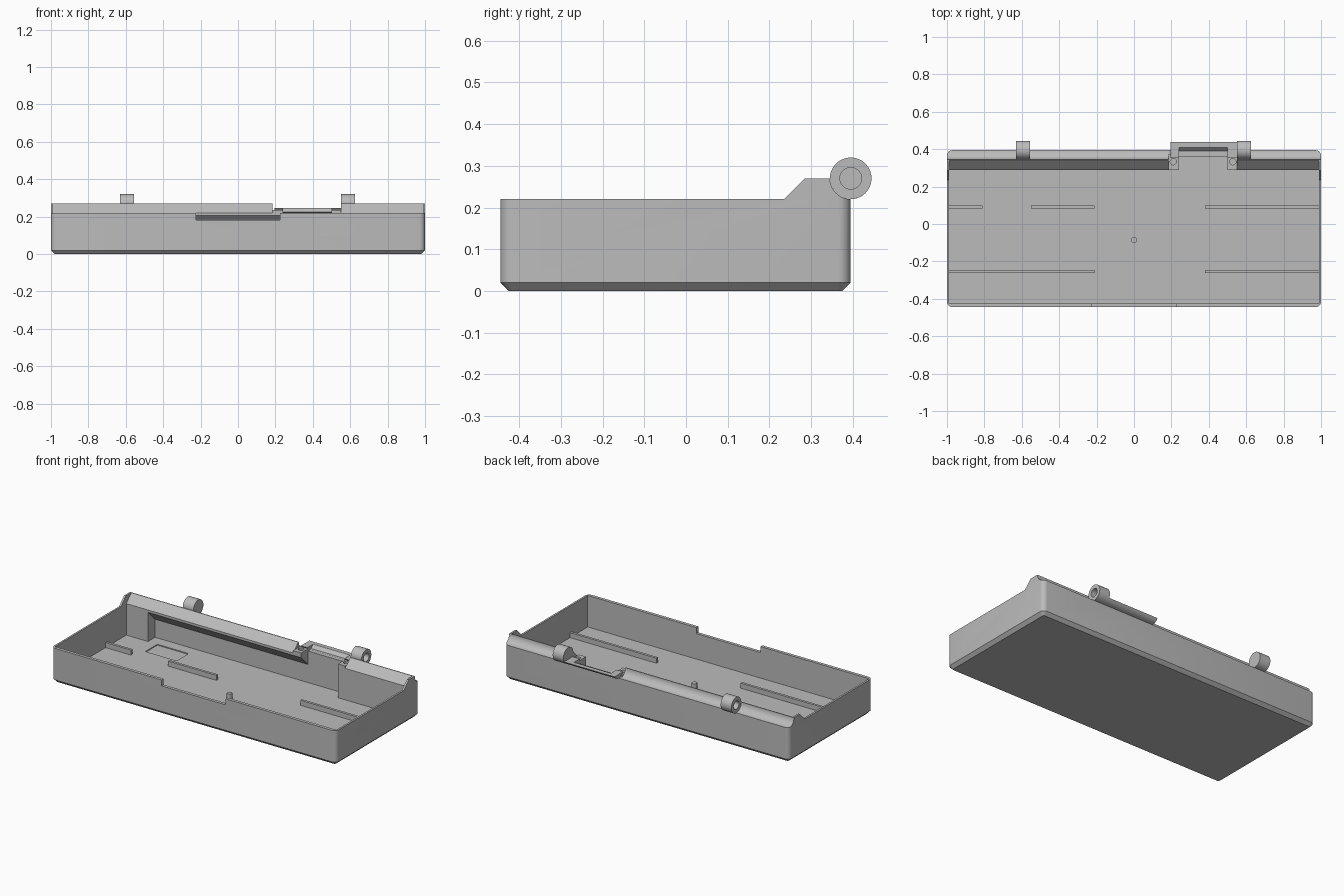
import bpy, bmesh, math

cube = bpy.data.objects.get("Cube")
if cube:
    bpy.data.objects.remove(cube, do_unlink=True)

GREY = bpy.data.materials.new("plain_grey")
GREY.use_nodes = True
GREY.diffuse_color = (0.5, 0.5, 0.5, 1)
GREY.node_tree.nodes["Principled BSDF"].inputs["Base Color"].default_value = (0.5, 0.5, 0.5, 1)


def finish(bm, name):
    bmesh.ops.recalc_face_normals(bm, faces=bm.faces)
    mesh = bpy.data.meshes.new(name)
    bm.to_mesh(mesh)
    bm.free()
    mesh.materials.append(GREY)
    obj = bpy.data.objects.new(name, mesh)
    bpy.context.collection.objects.link(obj)
    return obj


def prism(name, x0, x1, profile):
    """Extrude a (y, z) profile along x."""
    bm = bmesh.new()
    face = bm.faces.new([bm.verts.new((x0, y, z)) for y, z in profile])
    out = bmesh.ops.extrude_face_region(bm, geom=[face])
    for v in out["geom"]:
        if isinstance(v, bmesh.types.BMVert):
            v.co.x = x1
    return finish(bm, name)


def box(name, x0, x1, y0, y1, z0, z1):
    return prism(name, x0, x1, [(y0, z0), (y1, z0), (y1, z1), (y0, z1)])


def arc(cy, cz, r, a0, a1, n):
    angles = [math.radians(a0 + (a1 - a0) * i / n) for i in range(n + 1)]
    return [(cy + r * math.cos(a), cz + r * math.sin(a)) for a in angles]


def disc(r, cy, cz, n=32):
    return arc(cy, cz, r, 0, 360, n)[:-1]


def post(name, x, y, r, z0, z1):
    bm = bmesh.new()
    bmesh.ops.create_cone(bm, cap_ends=True, segments=20, radius1=r, radius2=r, depth=z1 - z0)
    bmesh.ops.translate(bm, verts=bm.verts, vec=(x, y, (z0 + z1) / 2))
    return finish(bm, name)


def combine(obj, tool, op="DIFFERENCE"):
    """Apply a boolean and discard the tool."""
    mod = obj.modifiers.new("boolean", "BOOLEAN")
    mod.operation, mod.object, mod.solver = op, tool, "EXACT"
    bpy.context.view_layer.objects.active = obj
    bpy.ops.object.modifier_apply(modifier=mod.name)
    bpy.data.objects.remove(tool, do_unlink=True)


def smooth(obj):
    bpy.ops.object.select_all(action="DESELECT")
    obj.select_set(True)
    bpy.context.view_layer.objects.active = obj
    bpy.ops.object.shade_smooth_by_angle(angle=math.radians(30))


FRONT, BACK, RIM, TOP, FLOOR = -0.445, 0.395, 0.22, 0.27, 0.02
HINGE_R = 0.05

# Tray body: raised rear ridge with a round hinge groove along its back
tray = prism("tray", -1, 1, [(FRONT, 0), (BACK, 0)]
             + arc(BACK, TOP, HINGE_R, 270, 180, 10)
             + [(0.285, TOP), (0.235, RIM), (FRONT, RIM)])

# Rounded upright corners and chamfered base
envelope = box("envelope", -1, 1, FRONT, BACK, 0, 0.4)
bm = bmesh.new()
bm.from_mesh(envelope.data)
upright = [e for e in bm.edges if abs(e.verts[0].co.z - e.verts[1].co.z) > 0.1]
bmesh.ops.bevel(bm, geom=upright, offset=0.03, segments=5, profile=0.5, affect="EDGES")
base = [e for e in bm.edges if all(v.co.z < 0.001 for v in e.verts)]
bmesh.ops.bevel(bm, geom=base, offset=0.02, segments=1, affect="EDGES")
bm.to_mesh(envelope.data)
bm.free()
combine(tray, envelope, "INTERSECT")

# Hollow interior with the sloped ridge front
combine(tray, prism("hollow", -0.988, 0.988,
                    [(-0.425, FLOOR), (0.29, FLOOR), (0.29, RIM), (0.37, 0.30), (-0.425, 0.30)]))
# Pocket under the ridge, with a sloped ceiling
combine(tray, prism("pocket", -0.835, 0.24,
                    [(0.27, FLOOR), (0.36, FLOOR), (0.36, 0.135), (0.29, 0.205), (0.27, 0.205)]))
# Latch opening, ridge gap, front finger notch and shallow floor recess
combine(tray, box("latch_opening", 0.24, 0.5, 0.27, 0.36, FLOOR, 0.4))
combine(tray, box("ridge_gap", 0.185, 0.55, 0.25, 0.5, RIM, 0.4))
combine(tray, box("finger_notch", -0.225, 0.225, -0.5, -0.4, 0.182, 0.4))
combine(tray, box("floor_recess", -0.77, -0.55, 0.17, 0.29, 0.014, 0.1))
smooth(tray)

# Hinge knuckles with blind holes on their outer ends
for name, inner, outer in (("right_hinge", -0.555, -0.63), ("left_hinge", 0.55, 0.625)):
    side = math.copysign(1, outer)
    knuckle = prism(name, inner, outer, disc(HINGE_R, BACK, TOP))
    combine(knuckle, prism("pin_hole", outer - side * 0.055, outer + side * 0.02,
                           disc(0.026, BACK, TOP)))
    smooth(knuckle)

# Latch rest: lower slice of the hinge cylinder with a trough cut in it
latch = prism("latch_rest", 0.195, 0.55, arc(BACK, TOP, HINGE_R, 210, 330, 14))
combine(latch, prism("trough", 0.24, 0.5,
                     [(0.33, 0.225), (0.39, 0.225), (0.42, 0.255), (0.33, 0.255)]))
smooth(latch)

# Screw bosses beside the latch opening
for name, x0, x1, hole_x in (("right_boss", 0.185, 0.24, 0.21), ("left_boss", 0.5, 0.55, 0.528)):
    boss = box(name, x0, x1, 0.29, 0.375, 0.205, 0.235)
    combine(boss, post("screw_hole", hole_x, 0.333, 0.017, 0.21, 0.3))
    smooth(boss)

# Floor ribs and centre post
ribs = [(-0.99, -0.81, 0.09), (-0.55, -0.21, 0.09), (0.38, 0.99, 0.09),
        (-0.99, -0.21, -0.255), (0.38, 0.99, -0.255)]
for i, (x0, x1, y) in enumerate(ribs, 1):
    box(f"floor_rib_{i}", x0, x1, y - 0.008, y + 0.008, FLOOR - 0.005, 0.052)
smooth(post("centre_post", 0, -0.085, 0.016, FLOOR - 0.005, 0.06))
